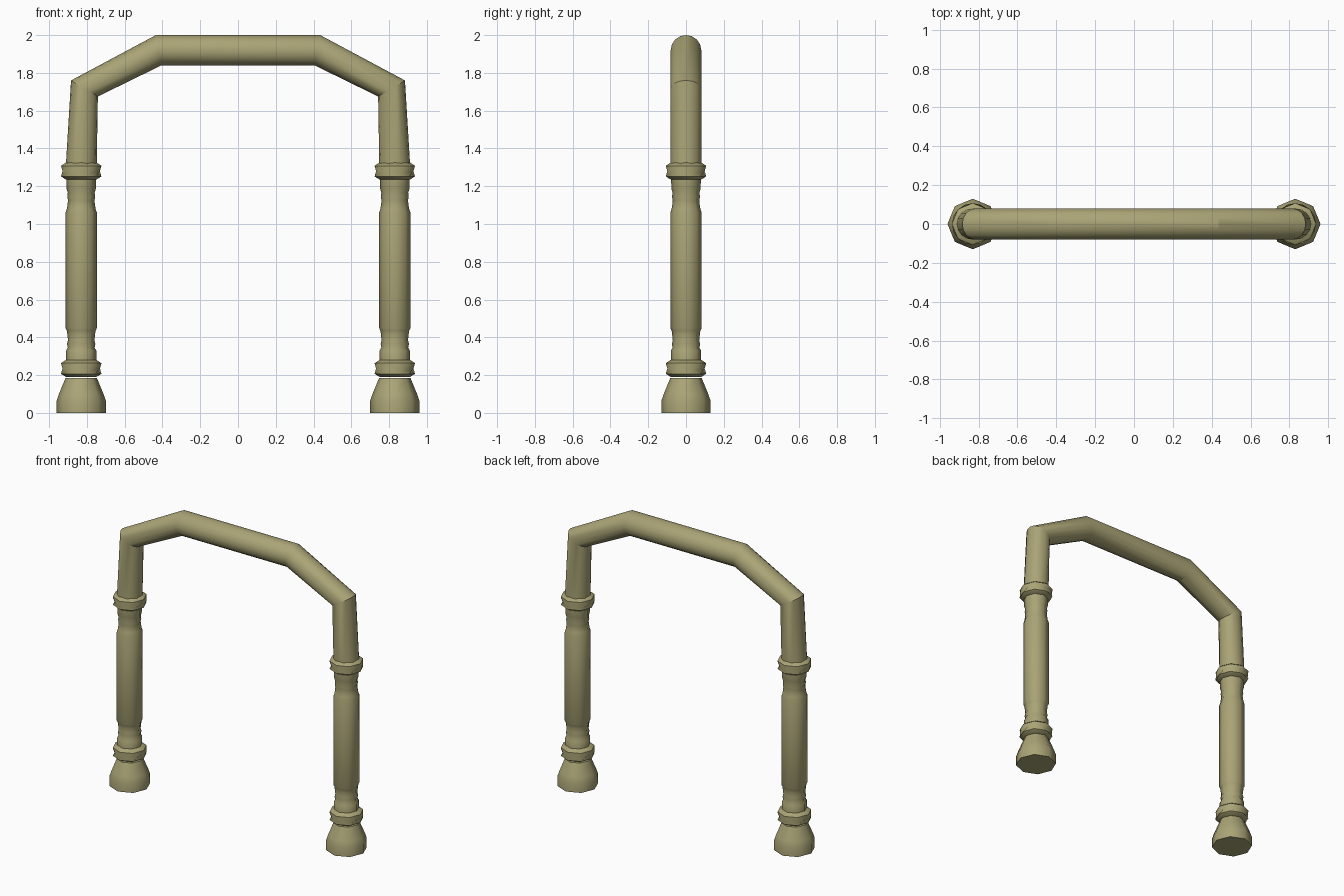
import bpy, bmesh
from math import cos, sin, pi, radians
from mathutils import Vector

cube = bpy.data.objects.get("Cube")
if cube:
    bpy.data.objects.remove(cube, do_unlink=True)

olive = bpy.data.materials.new("olive_paint")
olive.use_nodes = True
olive.diffuse_color = (0.40, 0.37, 0.18, 1)
olive.node_tree.nodes["Principled BSDF"].inputs["Base Color"].default_value = olive.diffuse_color


def skin(name, rings, crease=None):
    """Bridge equal rings of points into a capped tube."""
    bm = bmesh.new()
    loops = [[bm.verts.new(p) for p in ring] for ring in rings]
    n = len(loops[0])
    for a, b in zip(loops, loops[1:]):
        for i in range(n):
            j = (i + 1) % n
            bm.faces.new((a[i], a[j], b[j], b[i]))
    bm.faces.new(loops[0][::-1])
    bm.faces.new(loops[-1])
    bmesh.ops.recalc_face_normals(bm, faces=bm.faces)
    mesh = bpy.data.meshes.new(name)
    bm.to_mesh(mesh)
    bm.free()
    mesh.materials.append(olive)
    obj = bpy.data.objects.new(name, mesh)
    bpy.context.collection.objects.link(obj)
    bpy.ops.object.select_all(action='DESELECT')
    obj.select_set(True)
    bpy.context.view_layer.objects.active = obj
    bpy.ops.object.shade_smooth_by_angle(angle=radians(crease or 50))
    return obj


def lathe(name, x, profile, sides=8):
    """Turned part; a third value twists that ring by half a side."""
    rings = []
    for r, z, *twist in profile:
        off = pi / sides if twist else 0
        rings.append([(x + r * cos(2 * pi * i / sides + off),
                       r * sin(2 * pi * i / sides + off), z) for i in range(sides)])
    return skin(name, rings)


POST_X = 0.83
foot = [(0.13, 0), (0.13, 0.065), (0.118, 0.1), (0.083, 0.185)]
shaft = [(0.08, 0.27), (0.08, 0.33), (0.071, 0.345), (0.075, 0.365), (0.07, 0.385),
         (0.074, 0.42), (0.076, 0.435), (0.083, 0.45), (0.083, 1.06), (0.076, 1.08),
         (0.073, 1.1), (0.07, 1.125), (0.074, 1.145), (0.071, 1.165), (0.077, 1.185),
         (0.079, 1.24)]


def collar(z):
    return [(0.08, z - 0.045), (0.107, z - 0.028), (0.107, z, 1),
            (0.107, z + 0.028), (0.08, z + 0.046)]


# Turned posts on both sides
for side, sx in (("left", 1), ("right", -1)):
    x = sx * POST_X
    lathe(side + "_foot", x, foot)
    lathe(side + "_lower_collar", x, collar(0.235))
    lathe(side + "_shaft", x, shaft)
    lathe(side + "_upper_collar", x, collar(1.28))

# Mitred arch tube: outer and inner point of each joint, mirrored
half = [((0.912, 1.30), (0.748, 1.30)),
        ((0.884, 1.76), (0.742, 1.675)),
        ((0.435, 2.0), (0.405, 1.84))]
joints = half + [((-a[0], a[1]), (-b[0], b[1])) for a, b in reversed(half)]
SIDES = 16
rings = []
for outer, inner in joints:
    o, i = Vector((outer[0], 0, outer[1])), Vector((inner[0], 0, inner[1]))
    mid, arm = (o + i) / 2, (o - i) / 2
    rings.append([mid + arm * cos(2 * pi * k / SIDES)
                  + Vector((0, 0.081 * sin(2 * pi * k / SIDES), 0)) for k in range(SIDES)])
skin("arch_tube", rings, crease=24)
